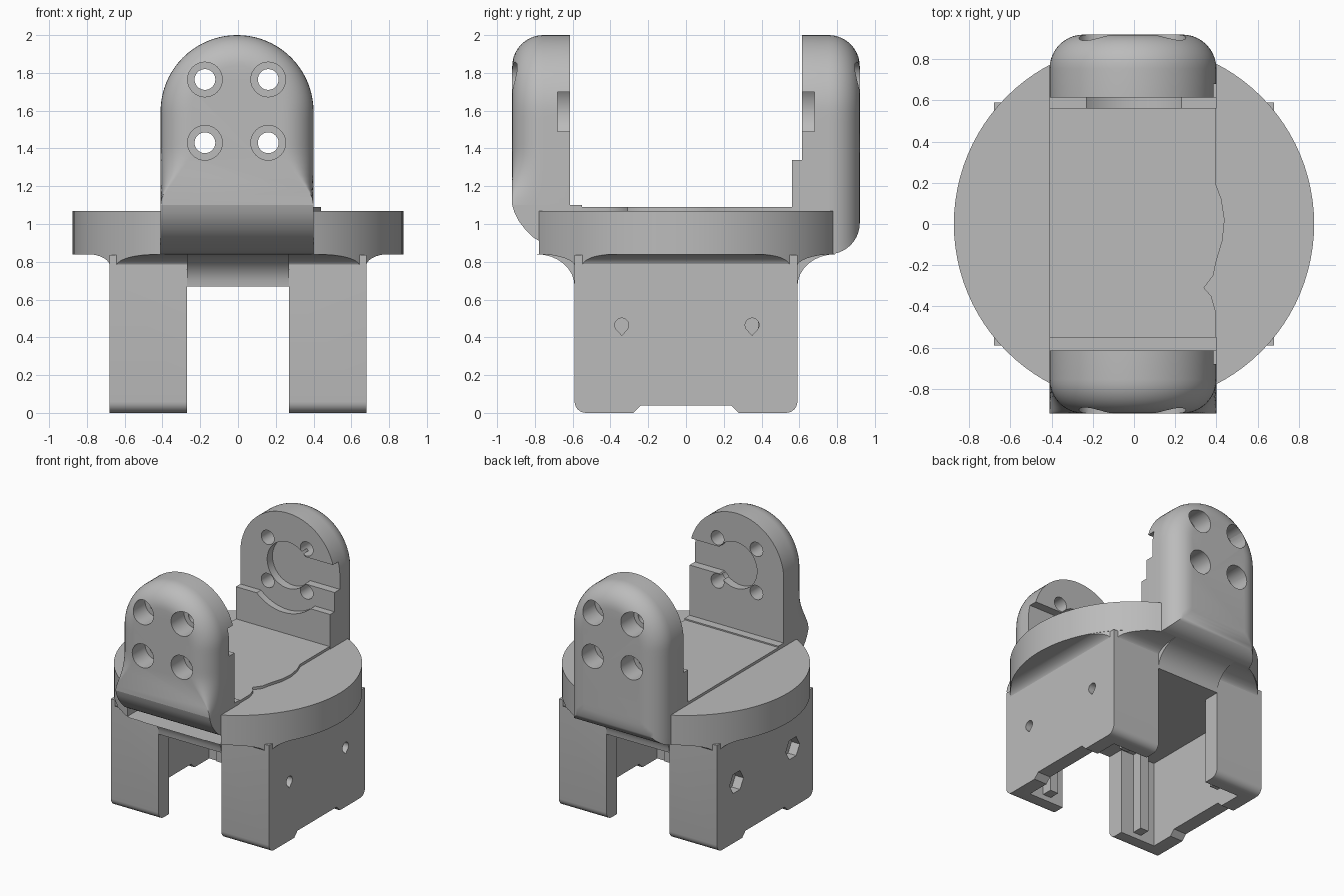
import bpy, bmesh
from math import sin, cos, pi

if "Cube" in bpy.data.objects:
    bpy.data.objects.remove(bpy.data.objects["Cube"])

GREY = (0.5, 0.5, 0.5, 1)
grey = bpy.data.materials.new("plain grey")
grey.use_nodes = True
grey.diffuse_color = GREY
grey.node_tree.nodes["Principled BSDF"].inputs["Base Color"].default_value = GREY


def loft(name, rings):
    """Closed solid through rings of 3D points."""
    bm = bmesh.new()
    loops = [[bm.verts.new(p) for p in r] for r in rings]
    n = len(loops[0])
    for a, b in zip(loops, loops[1:]):
        for i in range(n):
            j = (i + 1) % n
            bm.faces.new((a[i], a[j], b[j], b[i]))
    bm.faces.new(loops[0])
    bm.faces.new(loops[-1])
    bmesh.ops.recalc_face_normals(bm, faces=bm.faces)
    me = bpy.data.meshes.new(name)
    bm.to_mesh(me)
    bm.free()
    me.materials.append(grey)
    ob = bpy.data.objects.new(name, me)
    bpy.context.collection.objects.link(ob)
    return ob


def prism(name, pts, axis, a, b):
    """Extrude a 2D outline along x, y or z from a to b."""
    put = {"x": lambda p, d: (d, p[0], p[1]),
           "y": lambda p, d: (p[0], d, p[1]),
           "z": lambda p, d: (p[0], p[1], d)}[axis]
    return loft(name, [[put(p, d) for p in pts] for d in (a, b)])


def box(name, x0, x1, y0, y1, z0, z1):
    return prism(name, [(x0, y0), (x1, y0), (x1, y1), (x0, y1)], "z", z0, z1)


def circle(u, v, r, n=32):
    return [(u + r * cos(2 * pi * i / n), v + r * sin(2 * pi * i / n)) for i in range(n)]


def cut(ob, tool, op="DIFFERENCE"):
    m = ob.modifiers.new("cut", "BOOLEAN")
    m.operation, m.object, m.solver = op, tool, "EXACT"
    bpy.context.view_layer.objects.active = ob
    bpy.ops.object.modifier_apply(modifier=m.name)
    bpy.data.objects.remove(tool)


parts = []

# Base box: side outline with rounded feet and a shallow notch
R = 0.06
foot = [(0.59, 0.835)]
foot += [(0.53 + R * cos(a * pi / 12), R - R * sin(a * pi / 12)) for a in range(7)]
foot += [(0.28, 0), (0.24, 0.04)]
outline = foot + [(-y, z) for y, z in reversed(foot)]
base = prism("base_box", outline, "x", -0.68, 0.68)
cut(base, box("cavity", -0.57, 0.57, -0.46, 0.46, -0.1, 0.67))
cut(base, box("leg_gap", -0.27, 0.27, -1, 1, -0.1, 0.67))
for y in (-0.34, 0.35):
    drop = [(y + 0.037 * cos(a), 0.465 + 0.037 * sin(a))
            for a in [pi * (-0.2 + i * 1.4 / 14) for i in range(15)]] + [(y, 0.41)]
    cut(base, prism("screw_hole", drop, "x", 0.5, 0.8))
    cut(base, prism("nut_pocket", circle(y, 0.46, 0.085, 6), "x", -0.8, -0.61))
parts.append(base)

# Guide ribs inside each leg
for sx, side in ((1, "left"), (-1, "right")):
    for sy, end in ((-1, "front"), (1, "back")):
        xs = sorted((sx * 0.38, sx * 0.45))
        ys = sorted((sy * 0.38, sy * 0.48))
        parts.append(box(f"{end}_{side}_rib", *xs, *ys, 0.04, 0.68))

# Round platform, left open where the uprights meet it
disc = prism("round_platform", circle(0, 0, 0.875, 96), "z", 0.838, 1.07)
for s in (-1, 1):
    ys = sorted((s * 0.62, s * 1.2))
    cut(disc, box("upright_gap", -0.41, 0.4, *ys, 0.5, 1.5))
parts.append(disc)

# Concave flare between base box and platform
rings = []
for i in range(9):
    a = i * pi / 16
    x, y, z = 0.675 + 0.12 * (1 - cos(a)), 0.585 + 0.2 * (1 - cos(a)), 0.77 + 0.07 * sin(a)
    rings.append([(-x, -y, z), (x, -y, z), (x, y, z), (-x, y, z)])
flare = loft("platform_flare", rings)
cut(flare, prism("trim", circle(0, 0, 0.873, 96), "z", 0.5, 1.2), "INTERSECT")
parts.append(flare)

# Concave fillets over the gap between the legs
for s, end in ((-1, "front"), (1, "back")):
    pts = [(s * (0.59 + 0.2 * (1 - cos(i * pi / 16))), 0.67 + 0.17 * sin(i * pi / 16)) for i in range(9)]
    pts += [(s * 0.5, 0.84), (s * 0.5, 0.67)]
    parts.append(prism(f"{end}_bridge_fillet", pts, "x", -0.27, 0.27))

# Raised deck with one wavy edge
wave = [(0.395, 0.66), (0.395, 0.2), (0.425, 0.12), (0.44, 0.02), (0.43, -0.08), (0.4, -0.18),
        (0.385, -0.25), (0.34, -0.31), (0.375, -0.35), (0.395, -0.42), (0.395, -0.66)]
parts.append(prism("raised_deck", wave + [(-0.41, -0.66), (-0.41, 0.66)], "z", 0.95, 1.09))


# Uprights: arched plates with a rounded outer rim
W, MID, TOP = 0.405, -0.005, 1.595


def arch(inset, y, bottom, fade):
    lift = 0 if fade else inset
    heights = [bottom + lift + (TOP - bottom - lift) * i / 14 for i in range(14)]

    def half(z):
        t = min(1, max(0, (z - 1.1) / 0.3)) if fade else 1
        return W - inset * t * t * (3 - 2 * t)
    pts = [(MID + half(z), y, z) for z in heights]
    r = W - inset
    pts += [(MID + r * cos(i * pi / 40), y, TOP + r * sin(i * pi / 40)) for i in range(41)]
    return pts + [(MID - half(z), y, z) for z in reversed(heights)]


def upright(name, s, bottom, fade):
    rim = 0.165
    rings = [arch(0, s * 0.615, bottom, fade)]
    for i in range(11):
        a = i * pi / 20
        rings.append(arch(rim * (1 - cos(a)), s * (0.755 + rim * sin(a)), bottom, fade))
    ob = loft(name, rings)
    # round pocket with a slot open to the left side
    a, b = sorted((s * 0.5, s * 0.68))
    cut(ob, prism("pocket", circle(0, TOP, 0.18, 48), "y", a, b))
    cut(ob, box("slot", 0, 0.6, a, b, 1.49, 1.70))
    # four counterbored screw holes
    for x in (-0.175, 0.16):
        for z in (1.43, 1.765):
            for r, d in ((0.055, 0.5), (0.092, 0.76)):
                a, b = sorted((s * d, s * 1.1))
                cut(ob, prism("hole", circle(x, z, r), "y", a, b))
    parts.append(ob)


upright("front_upright", -1, 1.1, True)
upright("back_upright", 1, 0.84, False)

# Curved chin carrying the front upright
chin = [(-0.55, 1.1), (-0.92, 1.1), (-0.908, 1.06), (-0.885, 1.015), (-0.85, 0.97),
        (-0.81, 0.93), (-0.76, 0.9), (-0.7, 0.87), (-0.64, 0.845), (-0.55, 0.838)]
parts.append(prism("front_chin", chin, "x", MID - W, MID + W))

# Ledge with a concave cut on the inside of the back upright
ledge = box("back_ledge", MID - W, MID + W, 0.56, 0.63, 1.0, 1.34)
cut(ledge, prism("arc", circle(0, TOP, 0.345, 64), "y", 0.5, 0.615))
parts.append(ledge)

# Smooth shading with sharp edges kept
bpy.ops.object.select_all(action="DESELECT")
for ob in parts:
    ob.select_set(True)
bpy.context.view_layer.objects.active = parts[0]
bpy.ops.object.shade_smooth_by_angle(angle=0.6)
